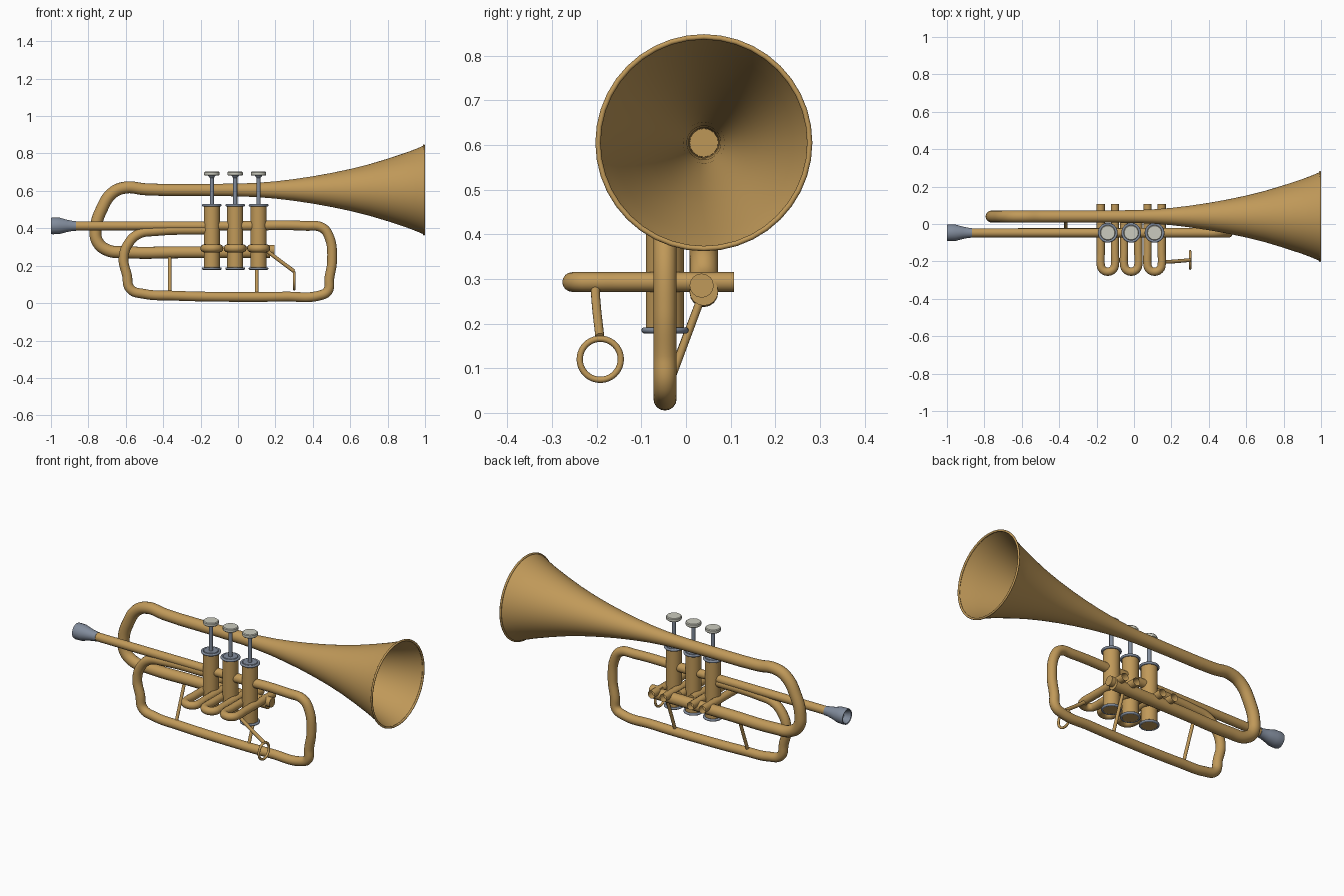
import bpy, bmesh, math
from mathutils import Matrix, Vector

if "Cube" in bpy.data.objects:
    bpy.data.objects.remove(bpy.data.objects["Cube"])


def material(name, rgb):
    m = bpy.data.materials.new(name)
    m.use_nodes = True
    m.diffuse_color = (*rgb, 1)
    m.node_tree.nodes["Principled BSDF"].inputs["Base Color"].default_value = (*rgb, 1)
    return m


BRASS = material("brass", (0.53, 0.32, 0.10))
STEEL = material("blue steel", (0.22, 0.26, 0.33))
PEARL = material("pearl", (0.60, 0.60, 0.52))

ALONG_X = Matrix.Rotation(math.pi / 2, 4, 'Y')
UPRIGHT = Matrix.Identity(4)


def select_only(ob):
    bpy.ops.object.select_all(action='DESELECT')
    ob.select_set(True)
    bpy.context.view_layer.objects.active = ob


def lathe(name, profile, origin, mat, axis=UPRIGHT, sides=32):
    """Spin (radius, distance along axis) pairs into a surface."""
    bm = bmesh.new()
    verts = [bm.verts.new((r, 0, h)) for r, h in profile]
    edges = [bm.edges.new(pair) for pair in zip(verts, verts[1:])]
    bmesh.ops.spin(bm, geom=verts + edges, axis=(0, 0, 1), cent=(0, 0, 0),
                   angle=2 * math.pi, steps=sides, use_duplicate=False)
    bmesh.ops.remove_doubles(bm, verts=bm.verts, dist=0.0001)
    bmesh.ops.recalc_face_normals(bm, faces=bm.faces)
    bm.transform(Matrix.Translation(origin) @ axis)
    me = bpy.data.meshes.new(name)
    bm.to_mesh(me)
    bm.free()
    me.materials.append(mat)
    ob = bpy.data.objects.new(name, me)
    bpy.context.collection.objects.link(ob)
    select_only(ob)
    bpy.ops.object.shade_smooth_by_angle(angle=math.radians(35))
    return ob


def tube(name, points, radius, mat=BRASS, caps=True):
    """Round tube through a few points with smooth bends."""
    cu = bpy.data.curves.new(name, 'CURVE')
    cu.dimensions = '3D'
    cu.bevel_depth = radius
    cu.bevel_resolution = 6
    cu.resolution_u = 10
    cu.use_fill_caps = caps
    sp = cu.splines.new('BEZIER')
    sp.bezier_points.add(len(points) - 1)
    for bp, p in zip(sp.bezier_points, points):
        bp.co = p
        bp.handle_left_type = bp.handle_right_type = 'AUTO'
    cu.materials.append(mat)
    ob = bpy.data.objects.new(name, cu)
    bpy.context.collection.objects.link(ob)
    select_only(ob)
    bpy.ops.object.convert(target='MESH')
    bpy.ops.object.shade_smooth_by_angle(angle=math.radians(40))
    return ob


def ring(name, origin, radius, thickness, mat, axis=UPRIGHT):
    rot = axis.to_euler()
    bpy.ops.mesh.primitive_torus_add(major_radius=radius, minor_radius=thickness,
                                     major_segments=40, minor_segments=10,
                                     location=origin, rotation=rot)
    ob = bpy.context.object
    ob.name = name
    ob.data.materials.append(mat)
    bpy.ops.object.shade_smooth()
    return ob


BELL_Y, FRONT_Y = 0.04, -0.047

# Flared bell with a rolled rim
flare = [(0.032, -0.40), (0.032, -0.2), (0.034, 0), (0.038, 0.1), (0.046, 0.2),
         (0.058, 0.3), (0.073, 0.4), (0.091, 0.5), (0.112, 0.6), (0.137, 0.7),
         (0.167, 0.8), (0.200, 0.9), (0.219, 0.95), (0.238, 0.995)]
lathe("bell", flare, (0, BELL_Y, 0.605), BRASS, ALONG_X, 64)
ring("bell_rim", (0.994, BELL_Y, 0.605), 0.237, 0.006, BRASS, ALONG_X)

# Back bow and the lower leg behind the valves
bow = [(-0.39, 0.605), (-0.50, 0.609), (-0.60, 0.618), (-0.67, 0.59), (-0.73, 0.50),
       (-0.76, 0.40), (-0.752, 0.33), (-0.70, 0.284), (-0.60, 0.272),
       (-0.3, 0.272), (0.17, 0.272)]
tube("bell_bow", [(x, BELL_Y, z) for x, z in bow], 0.032)
tube("lower_leg_end", [(0.13, 0.035, 0.285), (0.195, 0.035, 0.285)], 0.027)

# Lead pipe running into the front loop
loop = [(-0.88, 0.413), (0.0, 0.413), (0.36, 0.413), (0.45, 0.403), (0.485, 0.36),
        (0.503, 0.23), (0.488, 0.13), (0.480, 0.065), (0.44, 0.042), (0.25, 0.035),
        (0.0, 0.033), (-0.35, 0.040), (-0.50, 0.049), (-0.575, 0.075),
        (-0.594, 0.15), (-0.612, 0.24), (-0.585, 0.32), (-0.53, 0.37),
        (-0.44, 0.385), (-0.15, 0.393)]
tube("lead_pipe", [(x, FRONT_Y, z) for x, z in loop[:2]], 0.024)
tube("front_loop", [(x, FRONT_Y, z) for x, z in loop[1:]], 0.026)

# Mouthpiece with a hollow cup
cup = [(0.0, -0.955), (0.022, -0.965), (0.038, -0.998), (0.043, -1.0), (0.045, -0.99),
       (0.044, -0.955), (0.033, -0.915), (0.027, -0.885), (0.026, -0.865), (0.0, -0.865)]
lathe("mouthpiece", cup, (0, FRONT_Y, 0.413), STEEL, ALONG_X)

# Three valves, each with rings, stem, button and slide
for i, x in enumerate((-0.14, -0.015, 0.11)):
    n = f"valve_{i + 1}"
    at = (x, FRONT_Y, 0)
    lathe(n + "_casing", [(0, 0.180), (0.043, 0.180), (0.043, 0.525), (0, 0.525)], at, BRASS)
    for end, z in (("lower", 0.185), ("upper", 0.523)):
        ring(f"{n}_{end}_ring", (x, FRONT_Y, z), 0.046, 0.007, STEEL)
    lathe(n + "_top_cap", [(0.044, 0.522), (0.038, 0.530), (0, 0.530)], at, STEEL)
    lathe(n + "_stem", [(0.011, 0.52), (0.011, 0.67), (0.02, 0.682), (0, 0.682)], at, STEEL, sides=20)
    lathe(n + "_button", [(0, 0.681), (0.037, 0.681), (0.041, 0.685), (0.041, 0.699),
                          (0.037, 0.703), (0, 0.703)], at, PEARL)
    back = 0.03 if i == 1 else 0.107
    half = 0.038
    arc = [(x - half * math.cos(a), -0.217 - half * math.sin(a))
           for a in (k * math.pi / 6 for k in range(7))]
    path = [(x - half, back), (x - half, -0.15)] + arc + [(x + half, -0.15), (x + half, back)]
    tube(n + "_slide", [(px, py, 0.293) for px, py in path], 0.022, caps=(i == 1))

# Slanted braces between the lower leg and the loop
for name, x, low in (("rear_brace", -0.365, 0.045), ("front_brace", 0.10, 0.04)):
    tube(name, [(x, 0.035, 0.26), (x, FRONT_Y, low)], 0.009)

# Finger ring on its arm
tube("finger_ring_arm", [(0.15, -0.203, 0.283), (0.185, -0.202, 0.256), (0.30, -0.193, 0.170)], 0.010)
ring("finger_ring", (0.30, -0.192, 0.12), 0.046, 0.007, BRASS, ALONG_X)
